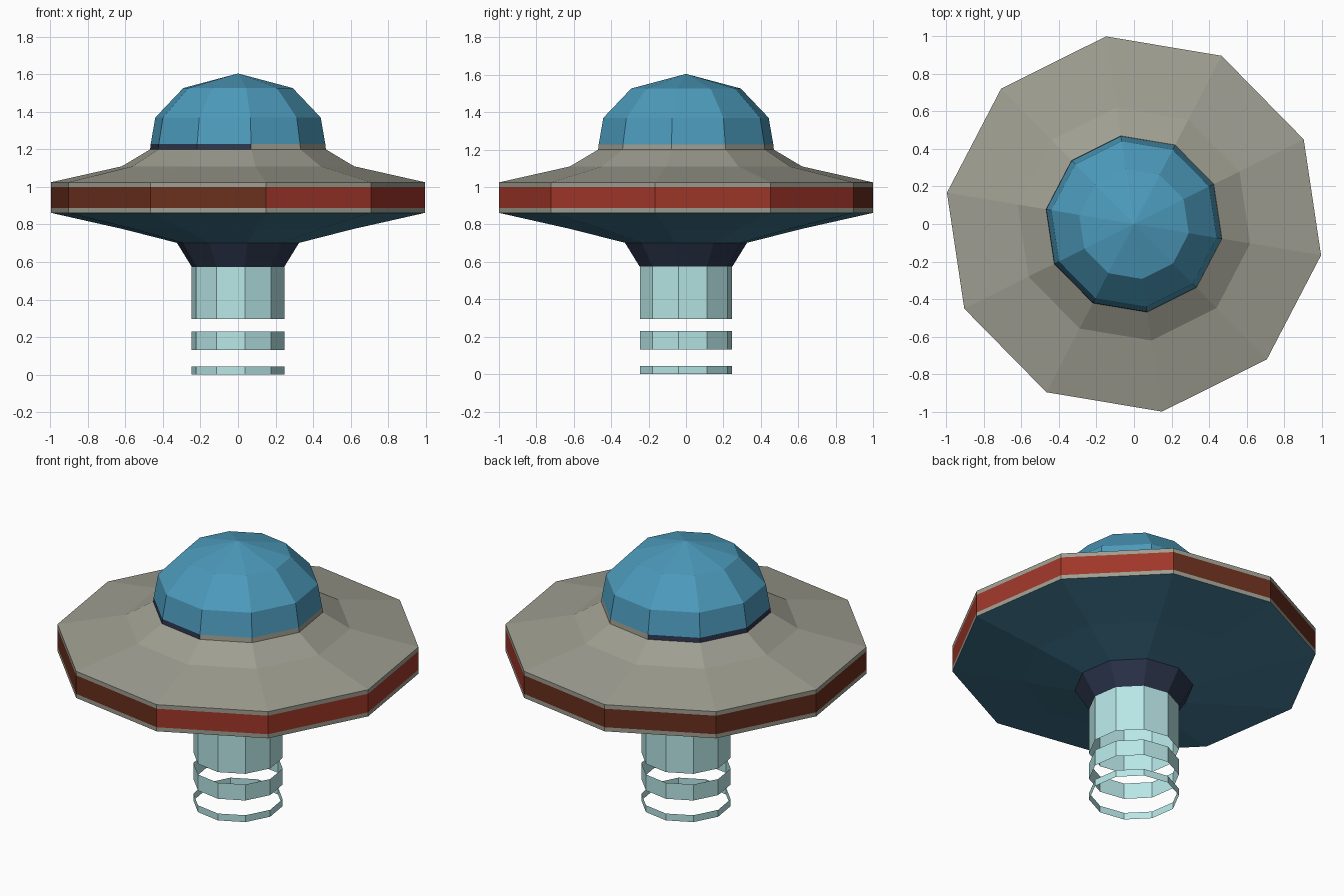
import bpy, bmesh, math

if "Cube" in bpy.data.objects:
    bpy.data.objects.remove(bpy.data.objects["Cube"])

SIDES = 10
TURN = math.radians(-9.5)      # rotation of the ten-sided plan


def material(name, r, g, b):
    lin = [((c / 255 + 0.055) / 1.055) ** 2.4 for c in (r, g, b)]
    m = bpy.data.materials.new(name)
    m.diffuse_color = (*lin, 1)
    m.use_nodes = True
    m.node_tree.nodes["Principled BSDF"].inputs["Base Color"].default_value = m.diffuse_color
    return m


GREY = material("warm_grey", 158, 158, 145)
BLUE = material("dome_blue", 76, 155, 188)
RED = material("red", 159, 54, 41)
BROWN = material("red_brown", 106, 47, 29)
TEAL = material("dark_teal", 66, 122, 148)
NAVY = material("navy", 44, 53, 76)
PALE = material("pale_beam", 184, 230, 230)


def lathe(name, profile, mats, second=()):
    """Spin (radius, z) points, listed bottom to top, into flat facets.
    Sides numbered in 'second' take the second material."""
    bm = bmesh.new()
    rings = []
    for r, z in profile:
        if r == 0:
            rings.append([bm.verts.new((0, 0, z))] * SIDES)
        else:
            angles = [TURN + math.tau * i / SIDES for i in range(SIDES)]
            rings.append([bm.verts.new((r * math.cos(a), r * math.sin(a), z)) for a in angles])
    for low, high in zip(rings, rings[1:]):
        for i in range(SIDES):
            j = (i + 1) % SIDES
            corners = [low[i], low[j], high[j], high[i]]
            face = bm.faces.new(list(dict.fromkeys(corners)))
            face.material_index = int(i in second)
    mesh = bpy.data.meshes.new(name)
    bm.to_mesh(mesh)
    bm.free()
    for m in mats:
        mesh.materials.append(m)
    ob = bpy.data.objects.new(name, mesh)
    bpy.context.collection.objects.link(ob)
    return ob


R = 1.011
# glass dome and the two-tone band at its foot
lathe("dome", [(0.472, 1.228), (0.447, 1.37), (0.296, 1.527), (0, 1.605)], [BLUE])
lathe("dome_band", [(0.475, 1.2), (0.472, 1.228)], [GREY, NAVY], range(3, 8))
# saucer: upper shell, rim with two-tone stripe, underside
lathe("upper_shell", [(R, 1.0), (R, 1.025), (0.628, 1.11), (0.475, 1.2)], [GREY])
lathe("rim_stripe", [(R, 0.887), (R, 1.0)], [RED, BROWN], range(2, 8))
lathe("lower_rim", [(R, 0.862), (R, 0.887)], [GREY])
lathe("underside", [(0.33, 0.702), (0.62, 0.775), (R, 0.862)], [TEAL])
# collar below the saucer
lathe("collar", [(0.25, 0.574), (0.33, 0.702)], [NAVY])
# beam broken into open hoops
for name, z0, z1 in (("beam_upper", 0.295, 0.574),
                     ("beam_middle", 0.132, 0.23),
                     ("beam_lower", 0.0, 0.042)):
    lathe(name, [(0.25, z0), (0.25, z1)], [PALE])
